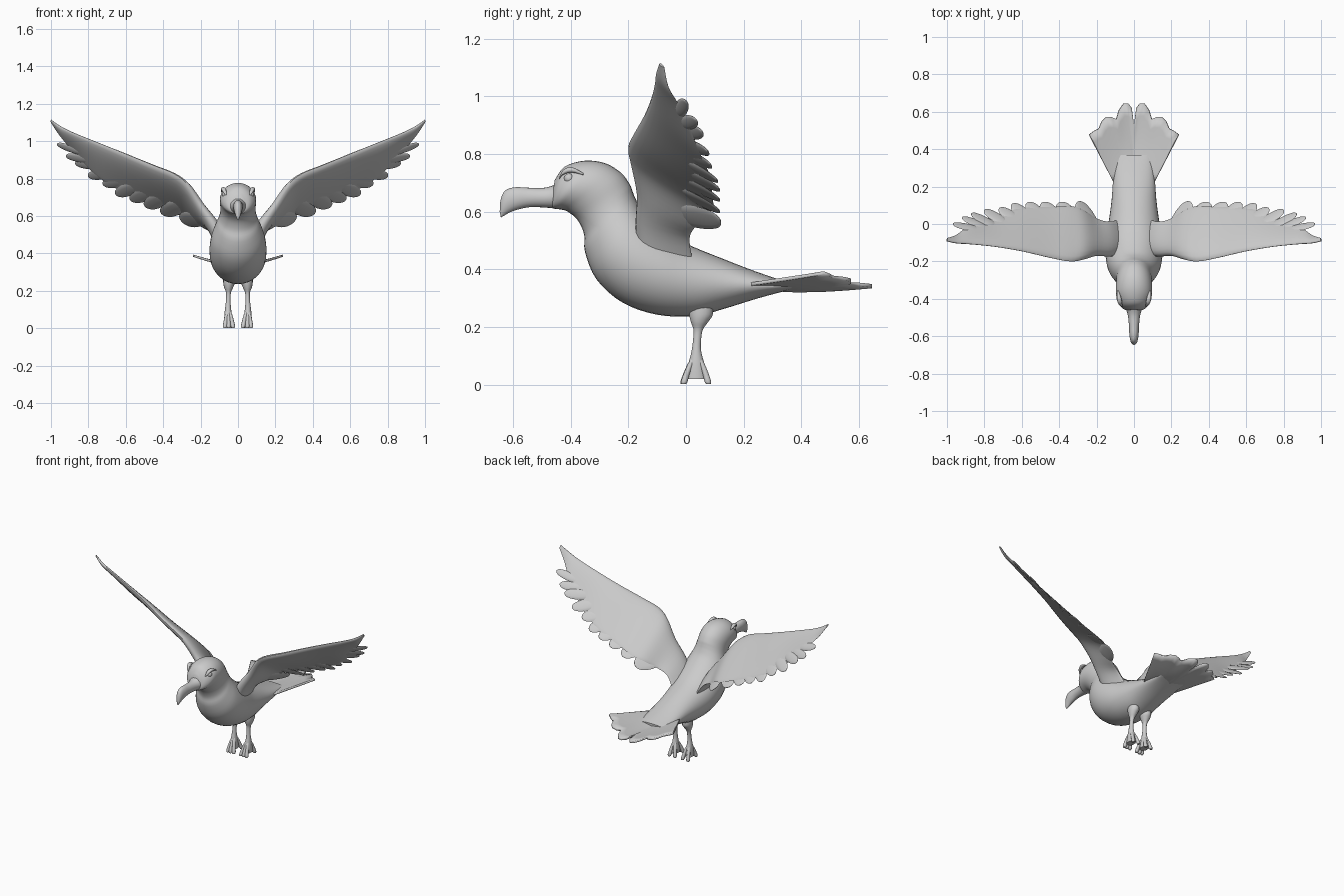
import bpy, bmesh, math
from mathutils import Vector as V

if "Cube" in bpy.data.objects:
    bpy.data.objects.remove(bpy.data.objects["Cube"])


def finish(name, bm, mirror=False, thick=0):
    bmesh.ops.recalc_face_normals(bm, faces=bm.faces)
    me = bpy.data.meshes.new(name)
    bm.to_mesh(me)
    bm.free()
    me.shade_smooth()
    me.set_sharp_from_angle(angle=math.radians(50))
    ob = bpy.data.objects.new(name, me)
    bpy.context.collection.objects.link(ob)
    if mirror:
        ob.modifiers.new("mirror", 'MIRROR').use_clip = False
    if thick:
        m = ob.modifiers.new("thickness", 'SOLIDIFY')
        m.thickness, m.offset = thick, 0
    return ob


def spline(secs, steps):
    """Catmull-Rom through sections of (centre, half axis u, half axis v)."""
    out, n = [], len(secs)
    for i in range(n - 1):
        a, b, c, d = (secs[min(max(k, 0), n - 1)] for k in (i - 1, i, i + 1, i + 2))
        for s in range(steps):
            t = s / steps
            out.append([0.5 * (2 * q + (r - p) * t + (2 * p - 5 * q + 4 * r - w) * t * t
                               + (3 * q - p - 3 * r + w) * t ** 3)
                        for p, q, r, w in zip(a, b, c, d)])
    return out + [secs[-1]]


def loft(bm, secs, sides=24, steps=4, nose=0.0):
    """Skin elliptical rings; nose thickens the +u side like an aerofoil."""
    rings = []
    for c, u, v in spline(secs, steps):
        ring = []
        for k in range(sides):
            a = 2 * math.pi * k / sides
            ring.append(bm.verts.new(c + u * math.cos(a) + v * math.sin(a) * (1 + nose * math.cos(a))))
        rings.append(ring)
    for r, s in zip(rings, rings[1:]):
        for k in range(sides):
            j = (k + 1) % sides
            bm.faces.new((r[k], r[j], s[j], s[k]))
    bm.faces.new(rings[0])
    bm.faces.new(rings[-1])


def profile(rows):
    """Side-view rows: top y, z, bottom y, z, half width."""
    return [((V((0, a, b)) + V((0, c, d))) / 2, (V((0, a, b)) - V((0, c, d))) / 2, V((w, 0, 0)))
            for a, b, c, d, w in rows]


# Body, neck and head in one skin
bm = bmesh.new()
loft(bm, profile([
    (.37, .350, .37, .332, .09), (.25, .390, .25, .300, .11), (.12, .440, .13, .263, .12),
    (0, .490, .03, .238, .135), (-.07, .535, -.10, .243, .15), (-.12, .575, -.22, .285, .152),
    (-.155, .61, -.31, .365, .14), (-.175, .645, -.35, .46, .115), (-.185, .67, -.353, .52, .100),
    (-.195, .695, -.375, .57, .094), (-.225, .735, -.41, .60, .096), (-.28, .768, -.435, .608, .097),
    (-.35, .777, -.455, .61, .091), (-.42, .757, -.465, .615, .066), (-.455, .71, -.468, .63, .03)]), 32)
finish("body", bm)

# Hooked beak
bm = bmesh.new()
loft(bm, profile([
    (-.42, .71, -.42, .605, .062), (-.48, .685, -.47, .613, .036), (-.54, .683, -.54, .616, .027),
    (-.59, .685, -.585, .607, .025), (-.625, .675, -.61, .598, .021), (-.642, .645, -.628, .588, .015),
    (-.646, .60, -.642, .580, .006)]), 20)
finish("beak", bm)

# Eyes and brow ridges
bm = bmesh.new()
bmesh.ops.create_uvsphere(bm, u_segments=16, v_segments=10, radius=.018)
bmesh.ops.translate(bm, vec=(.068, -.405, .715), verts=bm.verts)
finish("eye", bm, True)
bm = bmesh.new()
loft(bm, [(V(p), V((r, 0, 0)), V((0, 0, r * .8))) for p, r in (
    ((.066, -.44, .715), .004), ((.074, -.425, .737), .011),
    ((.080, -.395, .745), .012), ((.086, -.355, .730), .004))], 10)
finish("brow", bm, True)

# Wing: x, leading edge y z, trailing edge y z, half thickness
WING = [(.07, -.17, .44, .03, .40, .035), (.13, -.175, .56, .012, .50, .03),
        (.20, -.17, .665, .03, .545, .026), (.27, -.19, .770, .075, .59, .025),
        (.34, -.20, .825, .095, .615, .022), (.45, -.18, .87, .09, .66, .020),
        (.60, -.145, .932, .085, .72, .017), (.75, -.12, .993, .045, .81, .013),
        (.88, -.107, 1.045, -.01, .945, .010), (.95, -.102, 1.08, -.058, 1.025, .008),
        (1.0, -.092, 1.114, -.075, 1.10, .004)]


def edges(x):
    for a, b in zip(WING, WING[1:]):
        if x <= b[0]:
            t = (x - a[0]) / (b[0] - a[0])
            r = [p + (q - p) * t for p, q in zip(a, b)]
            return V((x, r[1], r[2])), V((x, r[3], r[4]))


bm = bmesh.new()
secs = []
for i, (x, ly, lz, ty, tz, t) in enumerate(WING):
    lead, trail = V((x, ly, lz)), V((x, ty, tz))
    a, b = WING[max(i - 1, 0)], WING[min(i + 1, len(WING) - 1)]
    span = V((b[0] - a[0], b[1] - a[1], b[2] - a[2]))
    n = span.cross(trail - lead).normalized()
    secs.append(((lead + trail) / 2, (lead - trail) / 2, n * t))
loft(bm, secs, 24, 4, .6)
finish("wing", bm, True)

# Flight feathers along the trailing edge
TIPS = [(.30, .12, .57), (.40, .115, .605), (.49, .115, .645), (.57, .115, .68), (.65, .108, .71),
        (.72, .085, .765), (.80, .076, .81), (.87, .055, .88), (.92, .035, .92), (.968, 0, .985)]
bm = bmesh.new()
for i, tip in enumerate(TIPS):
    tip = V(tip)
    lead, trail = edges(tip.x - .10 - .006 * i)
    base = lead.lerp(trail, .6)
    axis = tip - base
    n = axis.cross(trail - lead).normalized()
    side = n.cross(axis).normalized()
    w = .056 - .0033 * i
    loft(bm, [(base + axis * t, side * w * k, n * h) for t, k, h in (
        (0, .6, .004), (.3, .95, .008), (.6, 1, .007), (.85, .78, .005), (.96, .45, .004), (1, .12, .002))],
        12, 3)
finish("flight_feathers", bm, True)

# Fanned tail: outline from the centre outwards, joined to the rump
FAN = [(0, .53), (.012, .62), (.03, .645), (.055, .645), (.08, .61), (.095, .56), (.12, .572),
       (.15, .572), (.172, .55), (.188, .51), (.21, .50), (.24, .478), (.225, .45)]
bm = bmesh.new()
rows = []
for i, (x, y) in enumerate(FAN):
    s = i / (len(FAN) - 1)
    root = V((.108 * s, .24 - .02 * s, .342 + .006 * s))
    end = V((x, y, .338 + .05 * (x / .24) ** 1.5))
    rows.append([bm.verts.new(root.lerp(end, k / 6) - V((0, 0, .014 * math.sin(math.pi * k / 6) * (1 - s))))
                 for k in range(7)])
for r, s in zip(rows, rows[1:]):
    for k in range(6):
        bm.faces.new((r[k], r[k + 1], s[k + 1], s[k]))
finish("tail", bm, True, .012)

# Legs: x, y, z, half width in x, half width in y
bm = bmesh.new()
loft(bm, [(V((x, y, z)), V((a, 0, 0)), V((0, b, 0))) for x, y, z, a, b in (
    (.048, .05, .29, .03, .04), (.048, .052, .245, .031, .041), (.05, .047, .218, .024, .03),
    (.051, .042, .19, .013, .016), (.052, .038, .15, .012, .014), (.053, .036, .115, .015, .017),
    (.053, .036, .07, .02, .028), (.052, .036, .02, .023, .036))], 16)
finish("leg", bm, True)

# Drooping toes spread around each foot
bm = bmesh.new()
for tx, ty in ((.026, -.008), (.070, -.008), (.050, -.010), (.028, .078), (.070, .078)):
    a, b = V((.053, .036, .11)), V((tx, ty, .002))
    loft(bm, [(a.lerp(b, t) + V((tx - .053, ty - .036, 0)) * .12 * math.sin(math.pi * t),
               V((r, 0, 0)), V((0, r, 0)))
              for t, r in ((0, .008), (.35, .010), (.7, .011), (.92, .012), (1, .008))], 10, 3)
finish("toes", bm, True)
